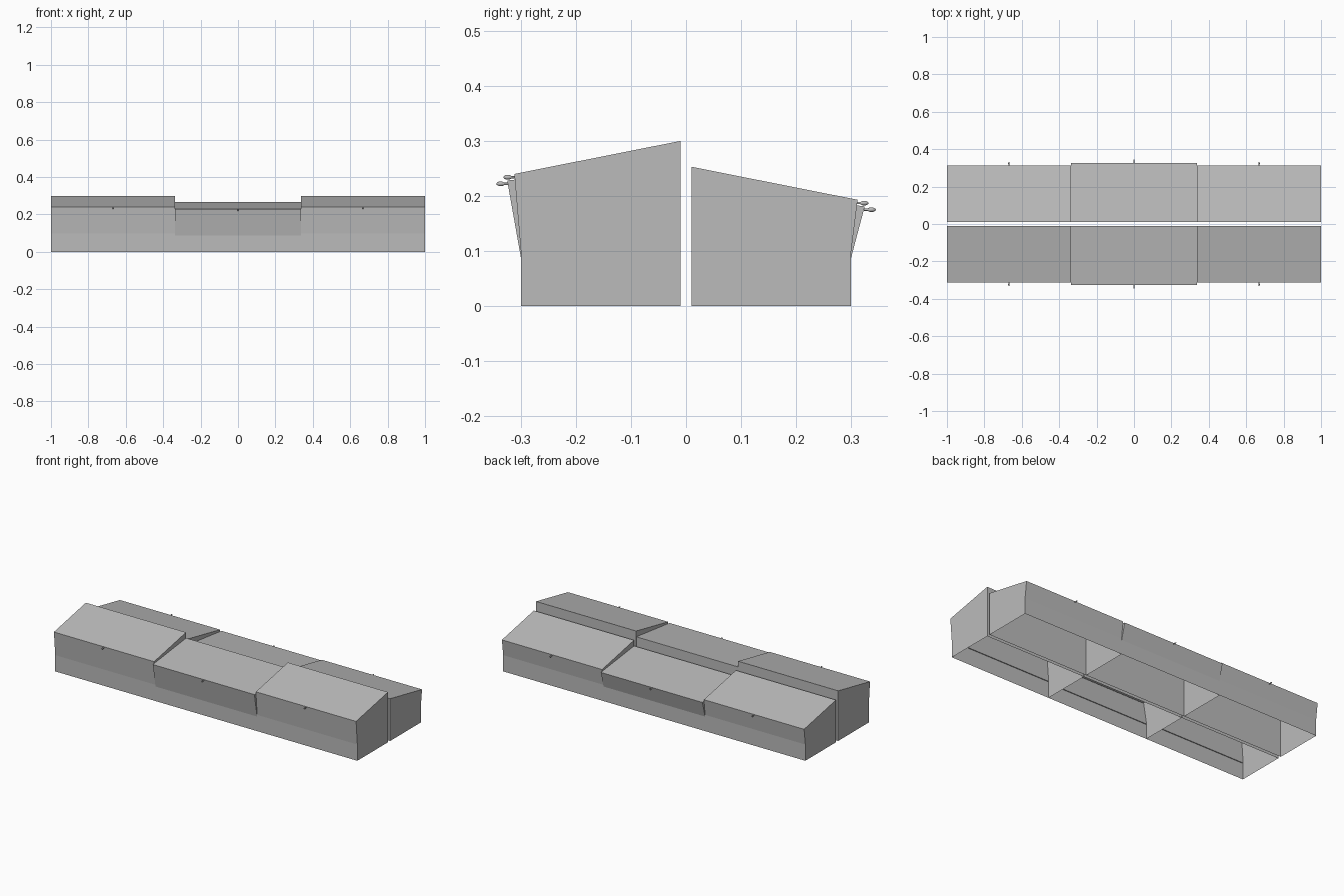
import bpy, bmesh, math
from mathutils import Vector

cube = bpy.data.objects.get("Cube")
if cube:
    bpy.data.objects.remove(cube)

grey = bpy.data.materials.new("plain_grey")
grey.use_nodes = True
tint = (0.5, 0.5, 0.5, 1)
grey.diffuse_color = tint
grey.node_tree.nodes["Principled BSDF"].inputs["Base Color"].default_value = tint


def add_object(name, bm):
    mesh = bpy.data.meshes.new(name)
    bm.to_mesh(mesh)
    bm.free()
    mesh.materials.append(grey)
    obj = bpy.data.objects.new(name, mesh)
    bpy.context.collection.objects.link(obj)
    return obj


def bin_shell(name, x0, x1, profile):
    """Open-bottomed bin: end walls plus a strip round the profile."""
    bm = bmesh.new()
    rings = [[bm.verts.new((x, y, z)) for y, z in profile] for x in (x0, x1)]
    for ring in rings:
        bm.faces.new(ring)
    for i in range(len(profile) - 1):
        bm.faces.new((rings[0][i], rings[0][i + 1], rings[1][i + 1], rings[1][i]))
    bmesh.ops.recalc_face_normals(bm, faces=bm.faces)
    # recalc can flip open shells, so make the roof face up
    if max(bm.faces, key=lambda f: f.calc_center_median().z).normal.z < 0:
        bmesh.ops.reverse_faces(bm, faces=bm.faces)
    add_object(name, bm)


def door_lining(name, x0, x1, foot, head, side):
    """Thin board behind the sloping door, leaving a ledge at the hinge."""
    bm = bmesh.new()
    depth = -side * 0.005
    section = [foot, head, (head[0] + depth, head[1]), (foot[0] + depth, foot[1])]
    face = bm.faces.new([bm.verts.new((x0, y, z)) for y, z in section])
    moved = bmesh.ops.extrude_face_region(bm, geom=[face])["geom"]
    bmesh.ops.translate(bm, vec=(x1 - x0, 0, 0),
                        verts=[v for v in moved if isinstance(v, bmesh.types.BMVert)])
    bmesh.ops.recalc_face_normals(bm, faces=bm.faces)
    add_object(name, bm)


def knob(name, x, y, z, side):
    """Turned knob: narrow stem, rounded grip."""
    bm = bmesh.new()
    outline = [(0.0, 0.002), (0.006, 0.002), (0.010, 0.004),
               (0.016, 0.004), (0.020, 0.002), (0.021, 0.0)]
    verts = [bm.verts.new((x + r, y + side * d, z)) for d, r in outline]
    edges = [bm.edges.new(pair) for pair in zip(verts, verts[1:])]
    bmesh.ops.spin(bm, geom=verts + edges, cent=(x, y, z), axis=(0, 1, 0),
                   angle=math.tau, steps=12)
    bmesh.ops.remove_doubles(bm, verts=bm.verts, dist=0.0002)
    bmesh.ops.recalc_face_normals(bm, faces=bm.faces)
    for f in bm.faces:
        f.smooth = True
    add_object(name, bm)


# Two back-to-back rows, three bins each; the middle bin is lower and deeper
columns = {"right": (-1.0, -0.337), "middle": (-0.336, 0.336), "left": (0.337, 1.0)}
for row, side, drop in (("front", -1, 0.0), ("back", 1, 0.047)):
    for column, (x0, x1) in columns.items():
        if column == "middle":
            hinge, eave, ridge, reach = 0.087, 0.228, 0.266, 0.325
        else:
            hinge, eave, ridge, reach = 0.097, 0.24, 0.3, 0.312
        foot = (side * 0.3, hinge)
        head = (side * reach, eave - drop)
        profile = [(side * 0.3, 0), foot, head, (side * 0.01, ridge - drop), (side * 0.01, 0)]
        label = f"{row}_{column}"
        bin_shell(label + "_bin", x0, x1, profile)
        board_top = Vector(foot).lerp(Vector(head), 0.97)
        door_lining(label + "_door", x0 + 0.002, x1 - 0.002, foot, tuple(board_top), side)
        knob(label + "_knob", (x0 + x1) / 2, side * (reach - 0.001), eave - drop - 0.006, side)
